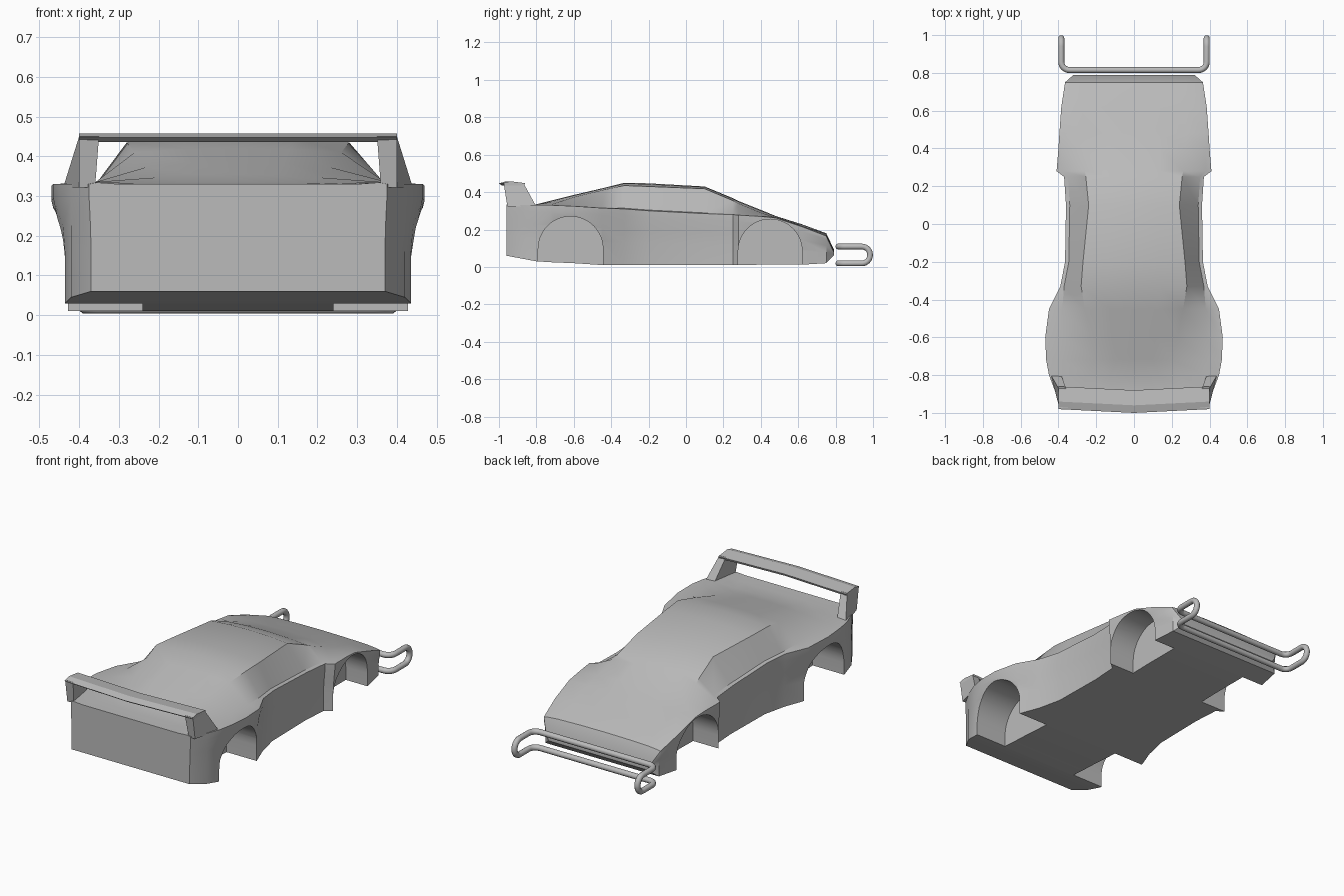
import bpy, bmesh, math
from mathutils import Vector

if "Cube" in bpy.data.objects:
    bpy.data.objects.remove(bpy.data.objects["Cube"])

grey = bpy.data.materials.new("body grey")
grey.use_nodes = True
GREY = (0.5, 0.5, 0.5, 1)
grey.diffuse_color = GREY
grey.node_tree.nodes["Principled BSDF"].inputs["Base Color"].default_value = GREY


def make(name, rings, closed=False):
    """Skin a row of equal rings into a solid, capped unless closed."""
    bm = bmesh.new()
    loops = [[bm.verts.new(p) for p in ring] for ring in rings]
    n = len(loops[0])
    pairs = list(zip(loops, loops[1:]))
    if closed:
        pairs.append((loops[-1], loops[0]))
    else:
        bm.faces.new(loops[0])
        bm.faces.new(loops[-1])
    for a, b in pairs:
        for i in range(n):
            j = (i + 1) % n
            bm.faces.new((a[i], a[j], b[j], b[i]))
    bmesh.ops.recalc_face_normals(bm, faces=bm.faces)
    mesh = bpy.data.meshes.new(name)
    bm.to_mesh(mesh)
    bm.free()
    mesh.materials.append(grey)
    ob = bpy.data.objects.new(name, mesh)
    bpy.context.collection.objects.link(ob)
    return ob


def activate(ob):
    bpy.ops.object.select_all(action='DESELECT')
    ob.select_set(True)
    bpy.context.view_layer.objects.active = ob


def smooth(ob, angle):
    activate(ob)
    bpy.ops.object.shade_smooth_by_angle(angle=math.radians(angle))


# Body stations: y, floor z, sill x, shoulder x, shoulder z, roof x, roof z, centre z
stations = [
    (-.96, .06, .37, .375, .33, .30, .33, .33),
    (-.88, .045, .42, .42, .33, .28, .33, .33),
    (-.80, .03, .435, .45, .33, .25, .333, .335),
    (-.72, .025, .44, .465, .33, .20, .347, .355),
    (-.60, .02, .44, .47, .325, .23, .373, .385),
    (-.45, .01, .43, .45, .315, .26, .41, .42),
    (-.33, .01, .385, .39, .31, .28, .435, .45),
    (-.20, .01, .355, .365, .30, .27, .43, .447),
    (.10, .01, .35, .36, .285, .24, .418, .43),
    (.25, .01, .36, .37, .28, .255, .355, .368),
    (.28, .01, .40, .41, .277, .26, .34, .353),
    (.40, .012, .385, .40, .27, .27, .29, .305),
    (.48, .012, .38, .395, .262, .28, .265, .272),
    (.62, .012, .375, .385, .215, .27, .222, .228),
    (.75, .02, .355, .365, .165, .28, .175, .18),
    (.79, .06, .31, .32, .08, .25, .09, .095),
]


def section(y, zf, xf, xs, zs, xr, zr, zt):
    h = zs - zf
    half = [(xf, zf), (xf, zf + .4 * h), (xf + .4 * (xs - xf), zf + .65 * h),
            (xs, zf + .88 * h), (xs, zs), (min(xs - .02, .38), zs + .004),
            (xr, zr), (xr * .5, zr + .75 * (zt - zr))]
    right = [(x, y, z) for x, z in half]
    left = [(-x, y, z) for x, z in reversed(half)]
    return right + [(0, y, zt)] + left


body = make("car_body", [section(*s) for s in stations])

# Wheel wells: blind pockets with a round top, cut from each side
for y0, top, r in ((-.617, .27, .173), (.45, .255, .171)):
    arch = [(y0 + r * math.cos(math.pi * i / 24), top - r + r * math.sin(math.pi * i / 24))
            for i in range(25)]
    arch += [(y0 - r, -.1), (y0 + r, -.1)]
    for side in (-1, 1):
        cutter = make("well_cutter", [[(side * x, y, z) for y, z in arch] for x in (.24, .7)])
        cutter.hide_render = True
        mod = body.modifiers.new("well", 'BOOLEAN')
        mod.operation = 'DIFFERENCE'
        mod.solver = 'EXACT'
        mod.object = cutter
        activate(body)
        bpy.ops.object.modifier_apply(modifier=mod.name)
        bpy.data.objects.remove(cutter)
smooth(body, 32)

# Rear wing blade, swept slightly back in the middle
blade = [(-.98, .447), (-.94, .458), (-.86, .448), (-.865, .436), (-.965, .436)]
make("wing_blade", [[(x, y - sweep, z) for y, z in blade]
                    for x, sweep in ((-.40, 0), (0, .02), (.40, 0))])

# Wing supports, flaring out onto the rear fenders
for side, name in ((1, "left_wing_support"), (-1, "right_wing_support")):
    base = [(.36, -.955), (.40, -.955), (.44, -.80), (.385, -.80)]
    head = [(.35, -.975), (.40, -.975), (.40, -.87), (.36, -.87)]
    make(name, [[(side * x, y, z) for x, y in ring]
                for ring, z in ((base, .322), (head, .45))])


def rounded(corners, radius, steps=8):
    """Closed path through the corners with each one rounded off."""
    path = []
    for i, c in enumerate(corners):
        a = (corners[i - 1] - c).normalized() * radius
        b = (corners[(i + 1) % len(corners)] - c).normalized() * radius
        for k in range(steps + 1):
            t = math.pi / 2 * k / steps
            path.append(c + a * (1 - math.sin(t)) + b * (1 - math.cos(t)))
    return path


# Nose guard: one bent tube, two rails joined by a hoop at each end
X, BACK, TIP, LOW, HIGH = .385, .815, .984, .019, .109
guard_points = [Vector(p) for p in (
    (-X, BACK, HIGH), (X, BACK, HIGH), (X, TIP, HIGH), (X, TIP, LOW),
    (X, BACK, LOW), (-X, BACK, LOW), (-X, TIP, LOW), (-X, TIP, HIGH))]
path = rounded(guard_points, .044)
curve = bpy.data.curves.new("nose_guard", 'CURVE')
curve.dimensions = '3D'
curve.bevel_depth = .016
curve.bevel_resolution = 3
spline = curve.splines.new('POLY')
spline.points.add(len(path) - 1)
for point, co in zip(spline.points, path):
    point.co = (*co, 1)
spline.use_cyclic_u = True
curve.materials.append(grey)
guard = bpy.data.objects.new("nose_guard", curve)
bpy.context.collection.objects.link(guard)
activate(guard)
bpy.ops.object.convert(target='MESH')
smooth(bpy.context.object, 40)
